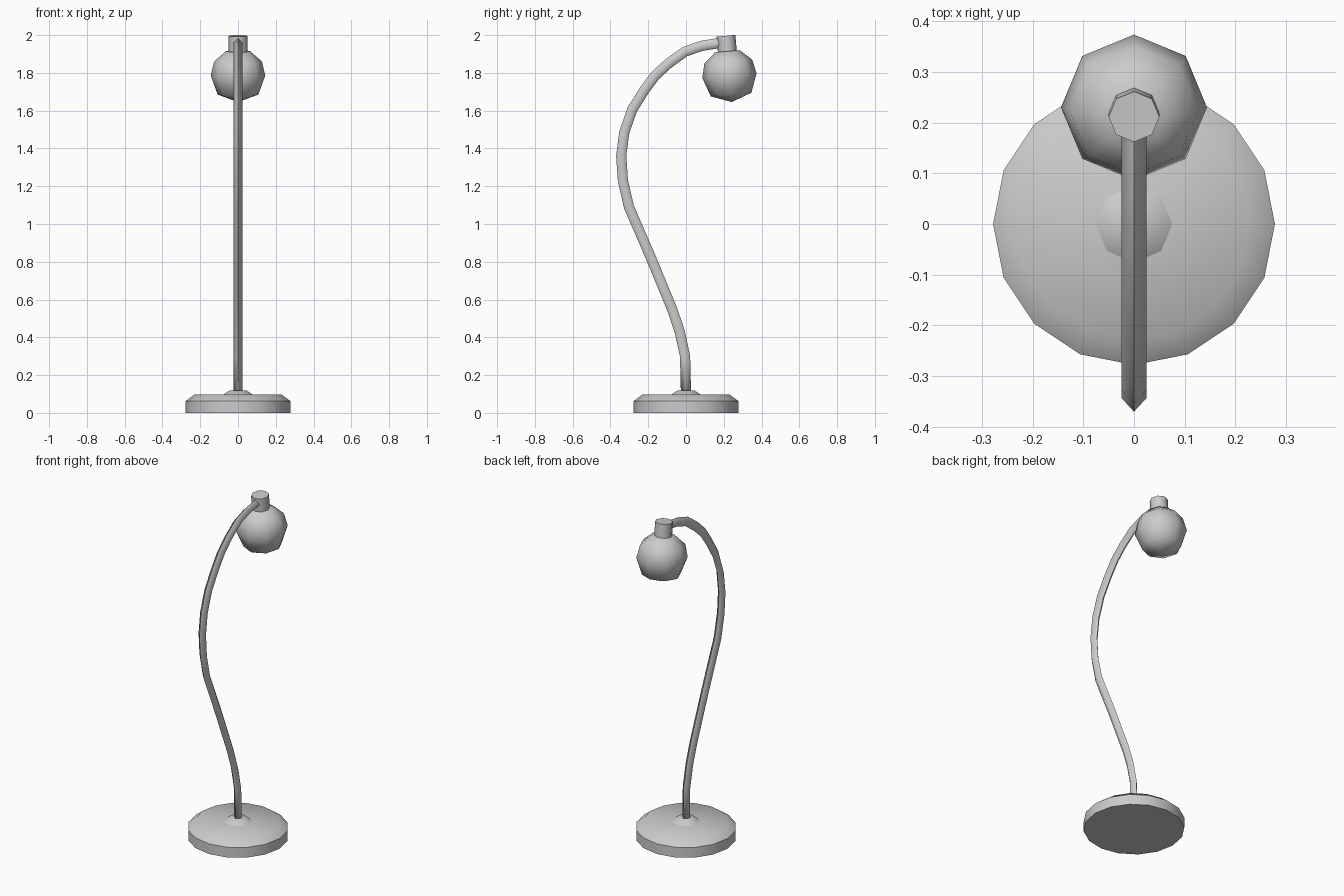
import bpy
import bmesh
from math import sin, cos, pi, radians
from mathutils import Vector, Matrix

cube = bpy.data.objects.get("Cube")
if cube:
    bpy.data.objects.remove(cube)

grey = bpy.data.materials.new("light_grey")
grey.use_nodes = True
grey.diffuse_color = (0.6, 0.6, 0.6, 1)
grey.node_tree.nodes["Principled BSDF"].inputs["Base Color"].default_value = (0.6, 0.6, 0.6, 1)


def finish(name, bm, angle):
    """Turn a bmesh into a shaded object."""
    bmesh.ops.recalc_face_normals(bm, faces=bm.faces[:])
    mesh = bpy.data.meshes.new(name)
    bm.to_mesh(mesh)
    bm.free()
    mesh.materials.append(grey)
    obj = bpy.data.objects.new(name, mesh)
    bpy.context.collection.objects.link(obj)
    bpy.ops.object.select_all(action="DESELECT")
    obj.select_set(True)
    bpy.context.view_layer.objects.active = obj
    bpy.ops.object.shade_smooth_by_angle(angle=radians(angle))
    return obj


def skin(bm, rings):
    """Bridge equal rings of points and cap both ends."""
    loops = [[bm.verts.new(p) for p in ring] for ring in rings]
    n = len(loops[0])
    for a, b in zip(loops, loops[1:]):
        for i in range(n):
            j = (i + 1) % n
            bm.faces.new((a[i], a[j], b[j], b[i]))
    bm.faces.new(loops[0])
    bm.faces.new(loops[-1])


def lathe(name, profile, sides, angle, matrix=Matrix()):
    """Revolve (radius, height) points about z."""
    bm = bmesh.new()
    turns = [2 * pi * i / sides for i in range(sides)]
    skin(bm, [[matrix @ Vector((r * cos(t), r * sin(t), z)) for t in turns]
              for r, z in profile])
    bmesh.ops.remove_doubles(bm, verts=bm.verts[:], dist=0.0005)
    return finish(name, bm, angle)


# Weighted foot and the collar that holds the stem
lathe("base", [(0.278, 0), (0.278, 0.062), (0.23, 0.098)], 16, 40)
lathe("stem_collar", [(0.08, 0.095), (0.045, 0.119)], 8, 40)

# Curved stem, swept with a diamond section
path = [(0, 0.1), (-0.005, 0.3), (-0.033, 0.43), (-0.072, 0.545),
        (-0.185, 0.82), (-0.302, 1.09), (-0.334, 1.23), (-0.343, 1.36),
        (-0.327, 1.485), (-0.285, 1.605), (-0.223, 1.705), (-0.164, 1.785),
        (-0.093, 1.85), (-0.005, 1.913), (0.083, 1.943), (0.17, 1.957), (0.21, 1.96)]
points = [Vector((0, y, z)) for y, z in path]
side = Vector((0.025, 0, 0))
rings = []
for i, p in enumerate(points):
    along = points[min(i + 1, len(points) - 1)] - points[max(i - 1, 0)]
    out = along.cross(side).normalized() * 0.027
    rings.append([p + side, p + out, p - side, p - out])
stem = bmesh.new()
skin(stem, rings)
finish("stem", stem, 91)

# Tilted lamp head: globe and socket share one axis
tilt = Matrix.Translation((0, 0.23, 1.785)) @ Matrix.Rotation(radians(5), 4, "X")
lathe("globe", [(0.0001, -0.14), (0.108, -0.1), (0.144, 0), (0.127, 0.075),
                (0.065, 0.13)], 8, 60, tilt)
lathe("socket", [(0.05, 0.11), (0.05, 0.212)], 8, 50, tilt)
